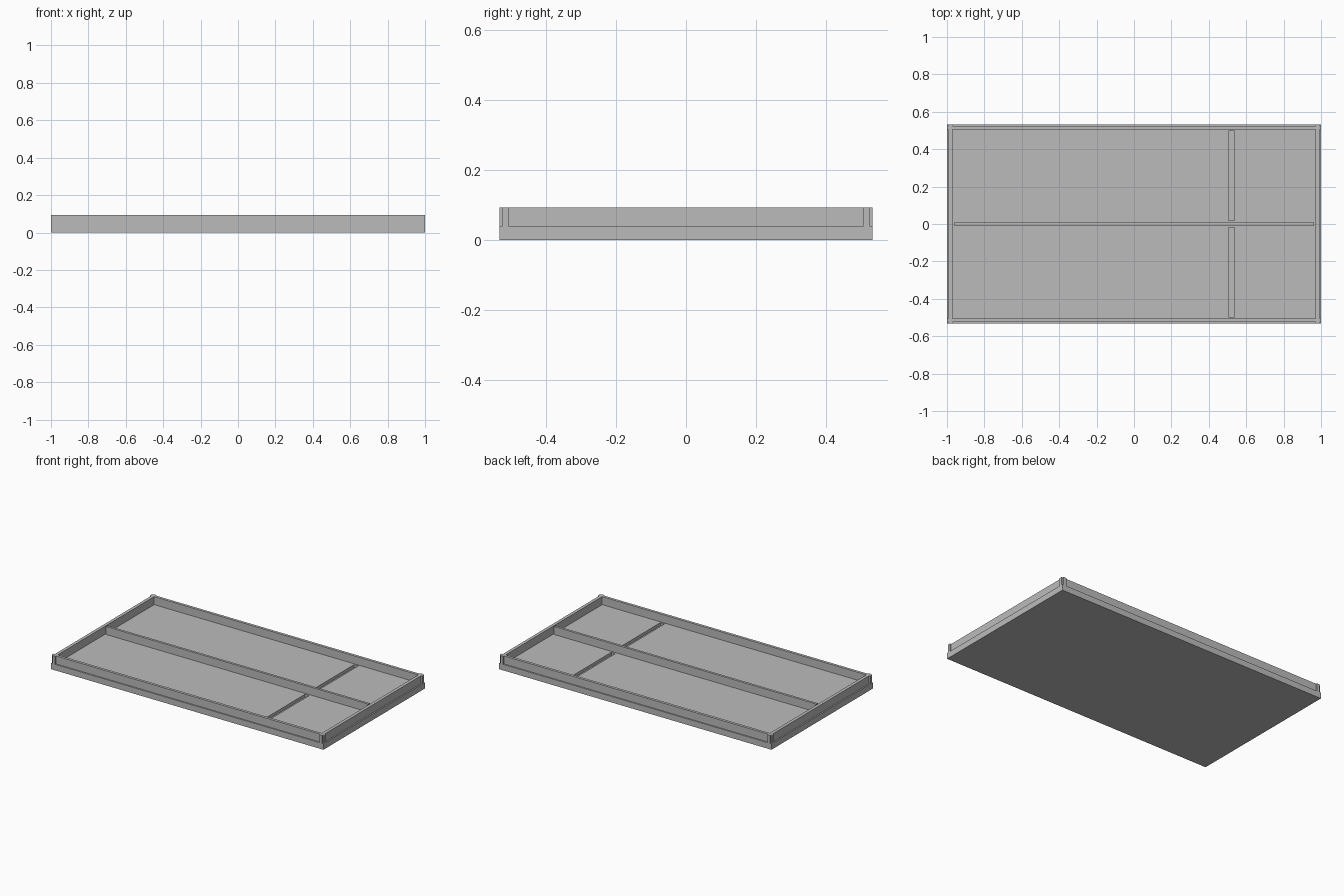
import bpy
import bmesh

cube = bpy.data.objects.get("Cube")
if cube:
    bpy.data.objects.remove(cube, do_unlink=True)

# Main dimensions
X, Y = 1.0, 0.532            # outer half size
WALL_X, WALL_Y = 0.991, 0.524  # outer face of the recessed rim
IN_X, IN_Y = 0.97, 0.506     # inner face of the rim
FLOOR, TOP = 0.04, 0.093

grey = bpy.data.materials.new("plain_grey")
grey.use_nodes = True
colour = (0.5, 0.5, 0.5, 1)
grey.diffuse_color = colour
grey.node_tree.nodes["Principled BSDF"].inputs["Base Color"].default_value = colour


def add_box(bm, x0, x1, y0, y1, z0, z1):
    verts = bmesh.ops.create_cube(bm, size=1)["verts"]
    for v in verts:
        v.co.x = x1 if v.co.x > 0 else x0
        v.co.y = y1 if v.co.y > 0 else y0
        v.co.z = z1 if v.co.z > 0 else z0


def make(name, boxes):
    bm = bmesh.new()
    for box in boxes:
        add_box(bm, *box)
    mesh = bpy.data.meshes.new(name)
    bm.to_mesh(mesh)
    bm.free()
    mesh.materials.append(grey)
    obj = bpy.data.objects.new(name, mesh)
    bpy.context.collection.objects.link(obj)
    return obj


def cut(obj, cutter):
    mod = obj.modifiers.new("cut", "BOOLEAN")
    mod.operation = "DIFFERENCE"
    mod.solver = "EXACT"
    mod.object = cutter
    cutter.hide_render = True
    cutter.hide_set(True)


# Base slab with two shallow slots in the floor
base = make("base", [(-X, X, -Y, Y, 0, FLOOR)])
slots = make("slot_cutter", [(0.505, 0.536, 0.018, 0.498, 0.02, 0.06),
                             (0.505, 0.536, -0.498, -0.018, 0.02, 0.06)])
cut(base, slots)

# Rim standing on the base, set back from its edge
rim = make("rim", [(-WALL_X, WALL_X, -WALL_Y, WALL_Y, FLOOR, TOP)])
opening = make("rim_cutter", [(-IN_X, IN_X, -IN_Y, IN_Y, 0, 0.2)])
cut(rim, opening)

# Corner lugs bring the rim flush with the base, leaving a notch at each corner
for sx, side in ((-1, "right"), (1, "left")):
    for sy, end in ((-1, "front"), (1, "back")):
        make(f"corner_lug_{end}_{side}", [
            (*sorted((sx * WALL_X, sx * X)), *sorted((sy * IN_Y, sy * WALL_Y)), FLOOR, TOP),
            (*sorted((sx * IN_X, sx * WALL_X)), *sorted((sy * WALL_Y, sy * Y)), FLOOR, TOP),
        ])

# Long centre divider
make("centre_divider", [(-0.962, 0.962, -0.008, 0.008, FLOOR, TOP)])
